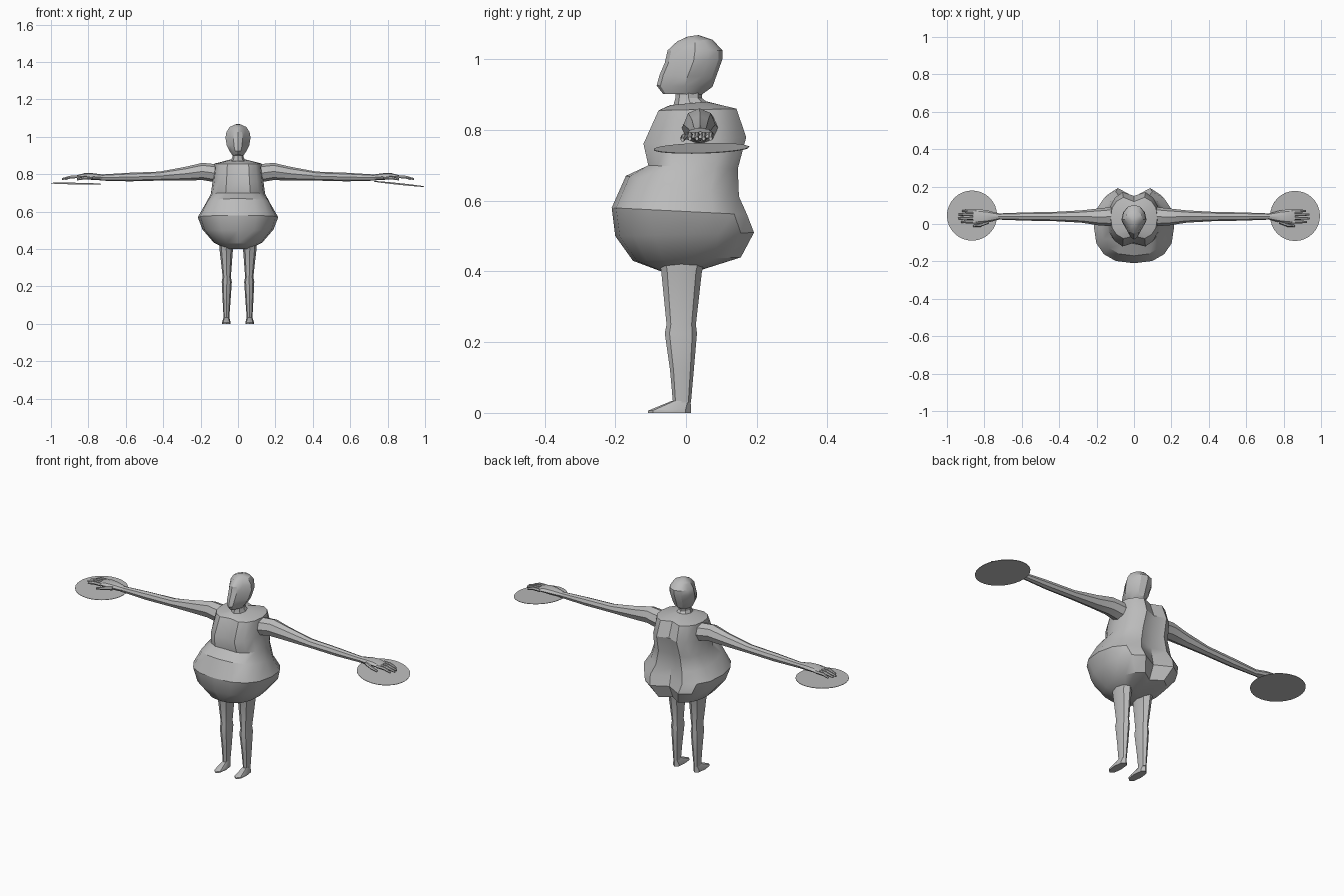
import bpy, math
from mathutils import Vector, Matrix

cube = bpy.data.objects.get("Cube")
if cube:
    bpy.data.objects.remove(cube, do_unlink=True)

grey = bpy.data.materials.new("plain_grey")
grey.use_nodes = True
grey.diffuse_color = (0.5, 0.5, 0.5, 1)
grey.node_tree.nodes["Principled BSDF"].inputs["Base Color"].default_value = (0.5, 0.5, 0.5, 1)


def loft(name, rings, mirror=False, angle=30):
    """Skin a list of equal-length point rings and cap both ends."""
    n = len(rings[0])
    verts = [p for ring in rings for p in ring]
    faces = [(r * n + i, r * n + (i + 1) % n, (r + 1) * n + (i + 1) % n, (r + 1) * n + i)
             for r in range(len(rings) - 1) for i in range(n)]
    faces.append(tuple(reversed(range(n))))
    faces.append(tuple(range(len(verts) - n, len(verts))))
    mesh = bpy.data.meshes.new(name)
    mesh.from_pydata(verts, [], faces)
    mesh.materials.append(grey)
    ob = bpy.data.objects.new(name, mesh)
    bpy.context.collection.objects.link(ob)
    bpy.ops.object.select_all(action='DESELECT')
    ob.select_set(True)
    bpy.context.view_layer.objects.active = ob
    bpy.ops.object.shade_smooth_by_angle(angle=math.radians(angle))
    if mirror:
        ob.modifiers.new("Mirror", 'MIRROR').use_clip = False
    return ob


def upright(n, w, yf, zf, yb, zb, x=0, back_groove=0, front_groove=0, square=1, pinch=1):
    """Ring around z: half width, front and back y with their own heights."""
    ring = []
    for i in range(n):
        a = 2 * math.pi * i / n
        s, c = math.sin(a), -math.cos(a)          # first point is the front centre
        px = math.copysign(abs(s) ** square, s) * w
        t = (math.copysign(abs(c) ** square, c) + 1) / 2
        y, z = yf + (yb - yf) * t, zf + (zb - zf) * t
        if i == 0:
            y += front_groove
        if i * 2 == n:
            y -= back_groove
        if c < -0.3:
            px *= pinch
        ring.append((x + px, y, z))
    return ring


def along(n, x, y, z, ry, rz):
    """Ring around the x axis."""
    return [(x, y + ry * math.cos(2 * math.pi * i / n), z + rz * math.sin(2 * math.pi * i / n))
            for i in range(n)]


# Heavy torso: round belly, split seat, chest and shoulders
torso = [(.06, -.07, .40, .03, .40, 0, 0),
         (.13, -.15, .43, .165, .44, .05, 0),
         (.19, -.20, .50, .205, .51, .06, 0),
         (.215, -.21, .58, .185, .56, .05, 0),
         (.175, -.17, .67, .16, .61, .03, 0),
         (.145, -.115, .70, .155, .69, .02, .01),
         (.135, -.13, .76, .18, .78, .03, .03),
         (.125, -.085, .855, .15, .86, .03, .02),
         (.05, -.045, .87, .06, .88, 0, 0)]
loft("torso", [upright(16, w, yf, zf, yb, zb, 0, bg, fg, .82)
               for w, yf, zf, yb, zb, bg, fg in torso])

# Neck
loft("neck", [upright(8, .045, -.04, .855, .07, .87),
              upright(8, .03, -.03, .89, .045, .89),
              upright(8, .03, -.03, .93, .045, .93)])

# Head with a narrow face and full hair at the back
head = [(.03, -.065, .902, .045, .90),
        (.045, -.083, .925, .075, .922),
        (.06, -.075, .955, .085, .95),
        (.067, -.06, .99, .103, 1.0),
        (.062, -.052, 1.025, .103, 1.025),
        (.045, -.025, 1.05, .075, 1.055),
        (.015, .005, 1.064, .035, 1.068)]
loft("head", [upright(12, *r, pinch=.72) for r in head])

# Legs
leg = [(.042, -.08, .06, .45, .06), (.036, -.07, .045, .40, .063),
       (.022, -.055, .028, .25, .06), (.027, -.06, .031, .225, .06),
       (.021, -.045, .022, .12, .061), (.015, -.037, .014, .03, .062)]
loft("legs", [upright(8, w, yf, z, yb, z, x) for w, yf, yb, z, x in reversed(leg)], True)

# Feet, wedge shaped with a low toe
loft("feet", [upright(8, .023, -.108, 0, .014, 0, .062, square=.8),
              upright(8, .023, -.108, .006, .014, .012, .062, square=.8),
              upright(8, .015, -.04, .034, .013, .034, .062)], True)

# Arms held straight out, thick at the shoulder
arm = [(.08, .04, .80, .055, .05), (.19, .038, .815, .045, .046),
       (.28, .04, .803, .033, .037), (.42, .04, .79, .025, .024),
       (.58, .04, .785, .022, .023), (.74, .04, .782, .016, .016)]
loft("arms", [along(8, *r) for r in arm], True)

# Hands
palm = [(.72, .04, .783, .016, .015), (.78, .04, .788, .032, .018),
        (.82, .04, .790, .038, .016), (.86, .04, .785, .036, .010)]
loft("palms", [along(8, *r) for r in palm], True)

# Four fingers and a thumb on each hand
for i in range(4):
    y = .011 + i * .0195
    reach = (.925, .94, .937, .92)[i]
    loft(f"finger_{i + 1}", [along(6, .845, y, .787, .009, .009),
                             along(6, .89, y, .786, .008, .009),
                             along(6, reach, y, .775, .005, .006)], True)
loft("thumbs", [along(6, .775, .012, .785, .010, .010),
                along(6, .82, -.006, .780, .009, .009),
                along(6, .86, -.010, .772, .005, .006)], True)


# Thin round plate under each hand
def plate(name, centre, radius, tilt_x, tilt_y):
    ob = loft(name, [[(radius * math.cos(math.tau * i / 32), radius * math.sin(math.tau * i / 32), z)
                      for i in range(32)] for z in (-.001, .001)])
    turn = Matrix.Rotation(math.radians(tilt_y), 4, 'Y') @ Matrix.Rotation(math.radians(tilt_x), 4, 'X')
    ob.data.transform(Matrix.Translation(Vector(centre)) @ turn)


plate("left_plate", (.861, .043, .748), .134, 1.5, 6)
plate("right_plate", (-.866, .045, .750), .134, 1.5, 1)
